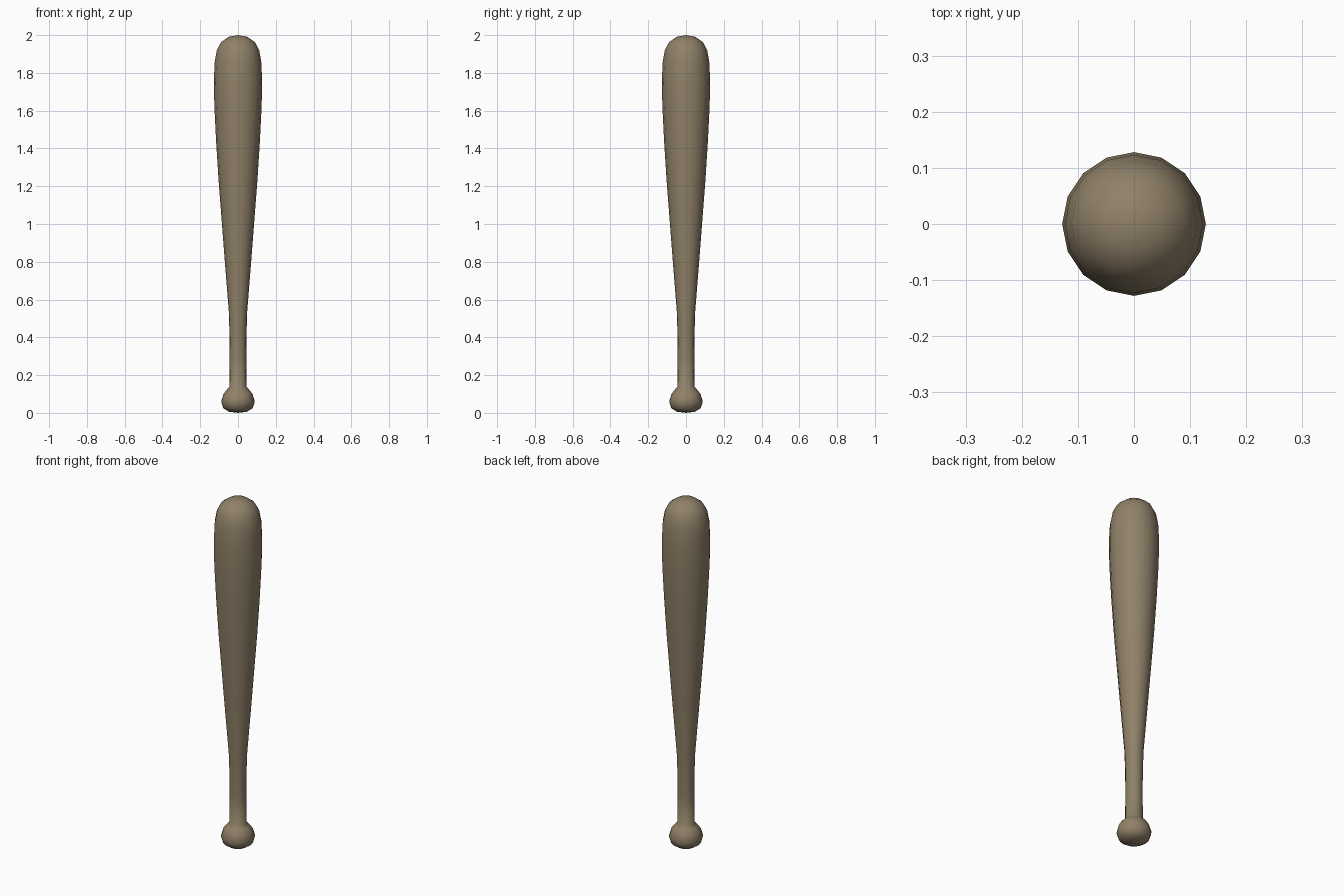
import bpy, bmesh
from math import tau, radians

if "Cube" in bpy.data.objects:
    bpy.data.objects.remove(bpy.data.objects["Cube"])

SIDES = 16

# Half profile (radius, height) from the knob up to the rounded tip
profile = [
    (0, 0), (0.048, 0.006), (0.078, 0.025), (0.089, 0.06), (0.077, 0.1),
    (0.06, 0.122), (0.045, 0.138), (0.044, 0.3), (0.045, 0.42), (0.049, 0.54),
    (0.072, 0.83), (0.102, 1.22), (0.116, 1.44), (0.125, 1.62), (0.128, 1.76),
    (0.123, 1.86), (0.112, 1.92), (0.09, 1.962), (0.05, 1.991), (0, 2.0),
]

# Bat: profile turned around the z axis
bm = bmesh.new()
verts = [bm.verts.new((r, 0, z)) for r, z in profile]
edges = [bm.edges.new(pair) for pair in zip(verts, verts[1:])]
bmesh.ops.spin(bm, geom=verts + edges, cent=(0, 0, 0), axis=(0, 0, 1),
               angle=tau, steps=SIDES, use_merge=False)
bmesh.ops.remove_doubles(bm, verts=bm.verts, dist=0.0005)
bmesh.ops.recalc_face_normals(bm, faces=bm.faces)
mesh = bpy.data.meshes.new("bat")
bm.to_mesh(mesh)
bm.free()
bat = bpy.data.objects.new("bat", mesh)
bpy.context.collection.objects.link(bat)

# Wood colour
wood = bpy.data.materials.new("wood")
wood.diffuse_color = (0.28, 0.22, 0.14, 1)
wood.use_nodes = True
wood.node_tree.nodes["Principled BSDF"].inputs["Base Color"].default_value = wood.diffuse_color
mesh.materials.append(wood)

# Smooth shading
bpy.context.view_layer.objects.active = bat
bat.select_set(True)
bpy.ops.object.shade_smooth_by_angle(angle=radians(60))
